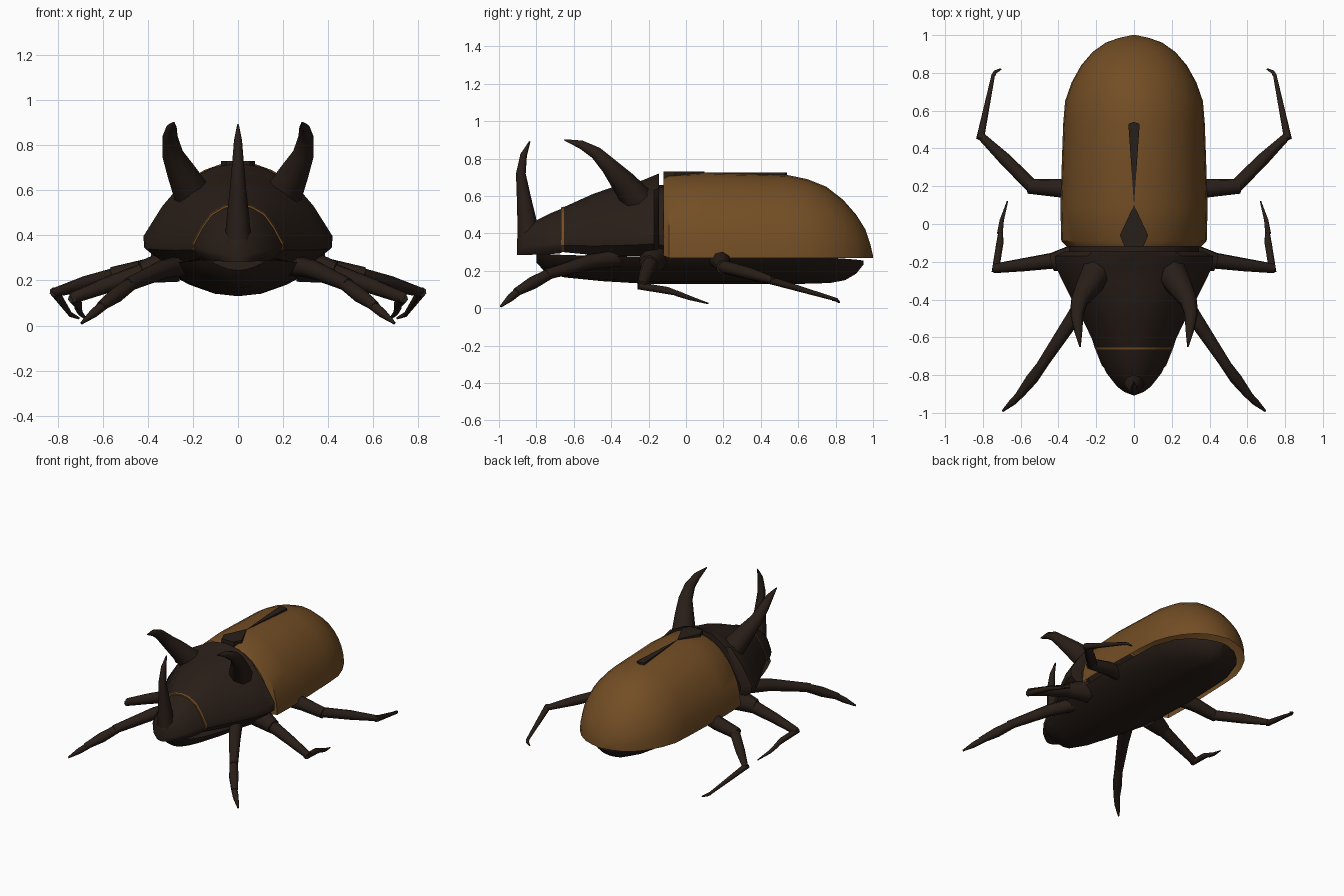
import bpy, bmesh, math
from mathutils import Vector

if "Cube" in bpy.data.objects:
    bpy.data.objects.remove(bpy.data.objects["Cube"])


def material(name, rgb):
    m = bpy.data.materials.new(name)
    m.diffuse_color = (*rgb, 1)
    m.use_nodes = True
    m.node_tree.nodes["Principled BSDF"].inputs["Base Color"].default_value = m.diffuse_color
    return m


DARK = material("dark_shell", (0.022, 0.013, 0.009))
BROWN = material("brown_shell", (0.17, 0.075, 0.018))


def finish(name, bm, mat, angle=35, mirror=False):
    bmesh.ops.recalc_face_normals(bm, faces=bm.faces)
    me = bpy.data.meshes.new(name)
    bm.to_mesh(me)
    bm.free()
    ob = bpy.data.objects.new(name, me)
    bpy.context.collection.objects.link(ob)
    me.materials.append(mat)
    bpy.ops.object.select_all(action='DESELECT')
    ob.select_set(True)
    bpy.context.view_layer.objects.active = ob
    bpy.ops.object.shade_smooth_by_angle(angle=math.radians(angle))
    if mirror:
        mod = ob.modifiers.new("mirror", 'MIRROR')
        mod.use_axis[0] = True
        mod.use_mirror_merge = False
    return ob


def bridge(bm, rings, closed):
    n = len(rings[0])
    for a, b in zip(rings, rings[1:]):
        for i in range(n if closed else n - 1):
            j = (i + 1) % n
            bm.faces.new((a[i], a[j], b[j], b[i]))


def loft(name, half, stations, mat, closed=True, caps=(True, True), angle=35):
    """half: unit section (x, z) ending at x=0; stations: (y, half width, z base, z end)."""
    prof = half + [(-x, z) for x, z in reversed(half[:-1])]
    bm = bmesh.new()
    rings = [[bm.verts.new((x * w, y, z0 + z * (z1 - z0))) for x, z in prof]
             for y, w, z0, z1 in stations]
    bridge(bm, rings, closed)
    for ring, cap in zip((rings[0], rings[-1]), caps):
        if cap:
            bm.faces.new(ring)
    return finish(name, bm, mat, angle)


def tube(bm, pts, radii, sides=8):
    pts = [Vector(p) for p in pts]
    rings = []
    for i, (p, r) in enumerate(zip(pts, radii)):
        t = (pts[min(i + 1, len(pts) - 1)] - pts[max(i - 1, 0)]).normalized()
        u = t.cross(Vector((0.31, 0.2, 0.93)) if abs(t.z) < 0.8 else Vector((0, 1, 0))).normalized()
        if i and u.dot(last) < 0.3:
            u = (last - t * last.dot(t)).normalized()
        last = u
        v = t.cross(u)
        rings.append([bm.verts.new(p + r * (math.cos(a) * u + math.sin(a) * v))
                      for a in (2 * math.pi * k / sides for k in range(sides))])
    bridge(bm, rings, True)
    bm.faces.new(rings[0])
    bm.faces.new(rings[-1])


# Wing cases: one long rounded dome, open underneath
dome = [(math.cos(a), math.sin(a)) for a in (math.pi / 2 * k / 8 for k in range(8))] + [(0, 1)]
loft("wing_cases", dome,
     [(-0.12, .355, .28, .70), (-0.09, .385, .27, .715), (0.1, .39, .27, .725),
      (0.53, .375, .27, .715), (0.65, .365, .27, .69), (0.75, .33, .27, .65),
      (0.84, .28, .27, .58), (0.91, .22, .27, .50), (0.96, .15, .27, .42),
      (0.985, .08, .27, .345), (1.0, .01, .27, .28)],
     BROWN, closed=False, caps=(True, True))

# Belly
bowl = [(1, 0), (.9, .28), (.62, .64), (.3, .92), (0, 1)]
loft("belly", bowl,
     [(-0.8, .12, .29, .245), (-0.75, .17, .29, .19), (-0.65, .21, .285, .165),
      (-0.45, .27, .28, .145), (-0.2, .33, .275, .13), (0.2, .345, .27, .13),
      (0.6, .33, .27, .13), (0.77, .27, .27, .135), (0.85, .2, .265, .15),
      (0.91, .13, .26, .185), (0.95, .03, .255, .235)], DARK)

# Thorax shield, neck, coloured collar and head share one section
shield = [(.8, 0), (.99, .15), (1, .27), (.8, .58), (.59, .82), (.3, .96), (0, 1)]
loft("thorax", shield,
     [(-0.145, .37, .28, .72), (-0.17, .42, .28, .71), (-0.23, .412, .28, .685),
      (-0.3, .38, .28, .665), (-0.4, .33, .28, .645), (-0.5, .275, .285, .61),
      (-0.655, .2, .30, .54)], DARK)
loft("neck", shield, [(-0.1, .345, .28, .66), (-0.16, .345, .28, .66)], DARK)
loft("collar", shield, [(-0.653, .203, .30, .543), (-0.667, .2, .30, .54)], BROWN)
loft("head", shield,
     [(-0.665, .196, .295, .532), (-0.72, .178, .29, .51), (-0.79, .145, .287, .475),
      (-0.86, .09, .285, .43), (-0.89, .05, .285, .40), (-0.903, .015, .285, .37)],
     DARK, angle=45)

# Head horn
bm = bmesh.new()
tube(bm, [(0, -.84, .36), (0, -.852, .48), (0, -.868, .60), (0, -.883, .72),
          (0, -.868, .82), (0, -.835, .892)], [.06, .05, .037, .026, .018, .004])
finish("head_horn", bm, DARK, 50)

# Thorax horns
bm = bmesh.new()
tube(bm, [(.2, -.26, .58), (.25, -.34, .68), (.29, -.41, .76), (.302, -.48, .83),
          (.295, -.56, .875), (.285, -.65, .9)], [.085, .066, .047, .036, .024, .004])
finish("thorax_horn", bm, DARK, 50, mirror=True)

# Legs: thigh, shin and foot as separate tapered tubes
legs = {
    "front_leg": [
        ([(.22, -.34, .27), (.33, -.51, .25), (.49, -.75, .18)], [.05, .042, .03]),
        ([(.46, -.71, .195), (.54, -.82, .135), (.61, -.91, .085)], [.028, .034, .022]),
        ([(.585, -.885, .1), (.64, -.94, .055), (.695, -.99, .01)], [.022, .02, .006])],
    "middle_leg": [
        ([(.28, -.17, .27), (.43, -.2, .235)], [.08, .05]),
        ([(.40, -.19, .24), (.58, -.215, .18), (.74, -.235, .12)], [.045, .036, .026]),
        ([(.735, -.255, .12), (.71, -.1, .095), (.705, -.03, .075)], [.02, .02, .012]),
        ([(.71, -.05, .08), (.7, .02, .055), (.67, .12, .025)], [.016, .012, .004])],
    "hind_leg": [
        ([(.27, .16, .265), (.39, .19, .25), (.56, .2, .22)], [.05, .05, .04]),
        ([(.53, .19, .225), (.68, .34, .185), (.82, .475, .145)], [.036, .034, .02]),
        ([(.815, .45, .15), (.78, .62, .1), (.745, .79, .05)], [.022, .016, .01]),
        ([(.745, .785, .05), (.735, .805, .045), (.705, .82, .032)], [.011, .01, .005])],
}
for name, segments in legs.items():
    bm = bmesh.new()
    for pts, radii in segments:
        tube(bm, pts, radii)
    finish(name, bm, DARK, 50, mirror=True)

# Dark plate and wing seam on the back
for name, outline, top in (
        ("back_plate", [(0, .1), (-.075, -.06), (-.05, -.12), (.05, -.12), (.075, -.06)], .73),
        ("wing_seam", [(0, .1), (.03, .53), (0, .54), (-.03, .53)], .727)):
    bm = bmesh.new()
    lo = [bm.verts.new((x, y, .69)) for x, y in outline]
    hi = [bm.verts.new((x, y, top)) for x, y in outline]
    bridge(bm, [lo, hi], True)
    bm.faces.new(lo)
    bm.faces.new(hi)
    finish(name, bm, DARK)
